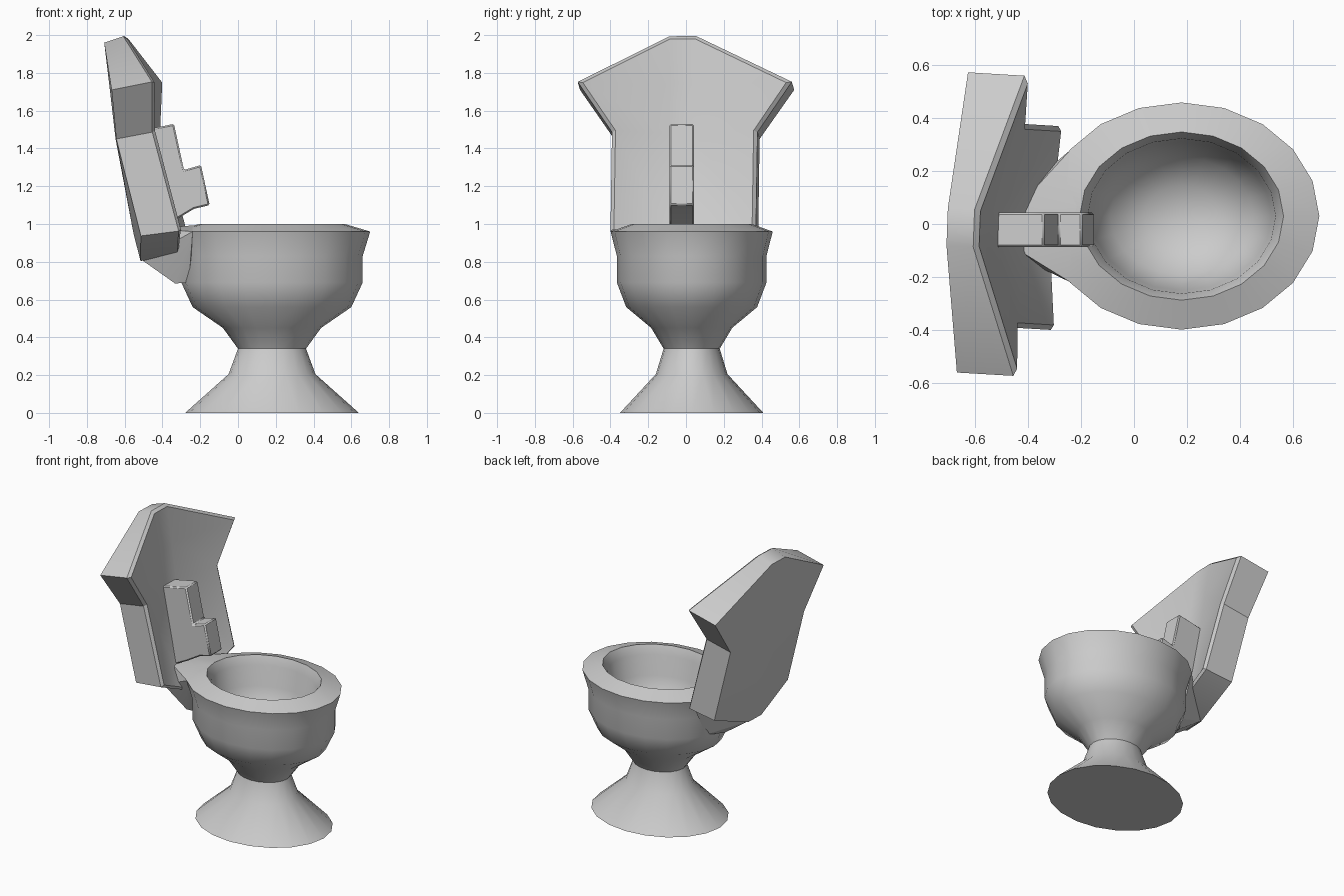
import bpy, bmesh, math

if "Cube" in bpy.data.objects:
    bpy.data.objects.remove(bpy.data.objects["Cube"])

def finish(name, bm, angle=30):
    bmesh.ops.recalc_face_normals(bm, faces=bm.faces[:])
    me = bpy.data.meshes.new(name)
    bm.to_mesh(me)
    bm.free()
    ob = bpy.data.objects.new(name, me)
    bpy.context.collection.objects.link(ob)
    bpy.ops.object.select_all(action='DESELECT')
    ob.select_set(True)
    bpy.context.view_layer.objects.active = ob
    bpy.ops.object.shade_smooth_by_angle(angle=math.radians(angle))
    return ob

# Pedestal and bowl: elliptical 20-sided turning (x radius, z)
profile = [(.46, 0), (.23, .205), (.18, .34), (.26, .45), (.42, .56), (.48, .69), (.48, .83),
           (.52, .96), (.385, 1.0), (.355, .94), (.34, .80), (.27, .66), (.14, .58)]
N = 20
bm = bmesh.new()
rings = []
for r, z in profile:
    rings.append([bm.verts.new((.18 + r * math.cos(2 * math.pi * i / N),
                                .03 + r * .825 * math.sin(2 * math.pi * i / N), z)) for i in range(N)])
for a, b in zip(rings, rings[1:]):
    for i in range(N):
        j = (i + 1) % N
        bm.faces.new((a[i], a[j], b[j], b[i]))
bm.faces.new(rings[0][::-1])
tip = bm.verts.new((.18, .03, .56))
for i in range(N):
    bm.faces.new((rings[-1][i], rings[-1][(i + 1) % N], tip))
finish("pedestal_bowl", bm, 35)

# Hinge bracket: tapers from the back of the rim into the lid
bm = bmesh.new()
for p in [(-.24, .28, .96), (-.24, -.22, .96), (-.21, .07, .995), (-.21, -.02, .995),
          (-.45, .05, .975), (-.45, -.09, .975), (-.51, .05, .81), (-.51, -.09, .81),
          (-.333, .05, .685), (-.333, -.09, .685), (-.26, .15, .69), (-.26, -.09, .69)]:
    bm.verts.new(p)
bmesh.ops.convex_hull(bm, input=bm.verts[:])
finish("hinge_bracket", bm, 20)

# Lid: folded plate; rows of (centre x, centre z, edge x, edge y, edge z)
back = [(-.705, 1.96), (-.675, 1.71, -.648, .567, 1.71), (-.645, 1.45, -.63, .385, 1.45),
        (-.55, .95, -.50, .385, .937), (-.513, .805)]
front = [(-.585, 2.0), (-.545, 1.74, -.415, .567, 1.757), (-.51, 1.48, -.42, .385, 1.49),
         (-.41, .96, -.28, .385, .965), (-.30, .83)]
bm = bmesh.new()

def sheet(rows):
    # One skin of the plate, slightly turned about the vertical axis
    def v(x, y, z):
        return bm.verts.new((x + .037 * y, y - .06 * (x + .55), z))
    grid = []
    for r in rows:
        c = [v(r[0], -.09, r[1]), v(r[0], .05, r[1])]
        if len(r) > 2:
            c = [v(r[2], -r[3], r[4])] + c + [v(r[2], r[3], r[4])]
        grid.append(c)
    faces = []
    for a, b in zip(grid, grid[1:]):
        if len(a) == len(b):
            faces += [bm.faces.new((a[i], a[i + 1], b[i + 1], b[i])) for i in range(3)]
        else:
            s, w = (a, b) if len(a) == 2 else (b, a)
            faces += [bm.faces.new((s[0], s[1], w[2], w[1])),
                      bm.faces.new((s[0], w[1], w[0])), bm.faces.new((s[1], w[3], w[2]))]
    loop = grid[0] + [g[-1] for g in grid[1:-1]] + grid[-1][::-1] + [g[0] for g in grid[-2:0:-1]]
    return loop

bl, fl = sheet(back), sheet(front)
for i in range(len(bl)):
    j = (i + 1) % len(bl)
    bm.faces.new((bl[i], bl[j], fl[j], fl[i]))
edges = [bm.edges.get((fl[i], fl[(i + 1) % len(fl)])) for i in range(len(fl))]
bmesh.ops.recalc_face_normals(bm, faces=bm.faces[:])
bmesh.ops.bevel(bm, geom=edges, offset=.02, segments=1, affect='EDGES')
finish("lid", bm, 30)

# Stepped block on the inside of the lid
outline = [(-.535, 1.49), (-.339, 1.53), (-.286, 1.286), (-.196, 1.312), (-.15, 1.10),
           (-.233, 1.08), (-.333, 1.02), (-.43, .97)]
bm = bmesh.new()
f = bm.faces.new([bm.verts.new((x, -.087, z)) for x, z in outline])
ext = bmesh.ops.extrude_face_region(bm, geom=[f])
bmesh.ops.translate(bm, verts=[g for g in ext["geom"] if isinstance(g, bmesh.types.BMVert)], vec=(0, .13, 0))
ob = finish("stepped_block", bm, 20)
bev = ob.modifiers.new("edge_bevel", 'BEVEL')
bev.width = .008
bev.segments = 1
